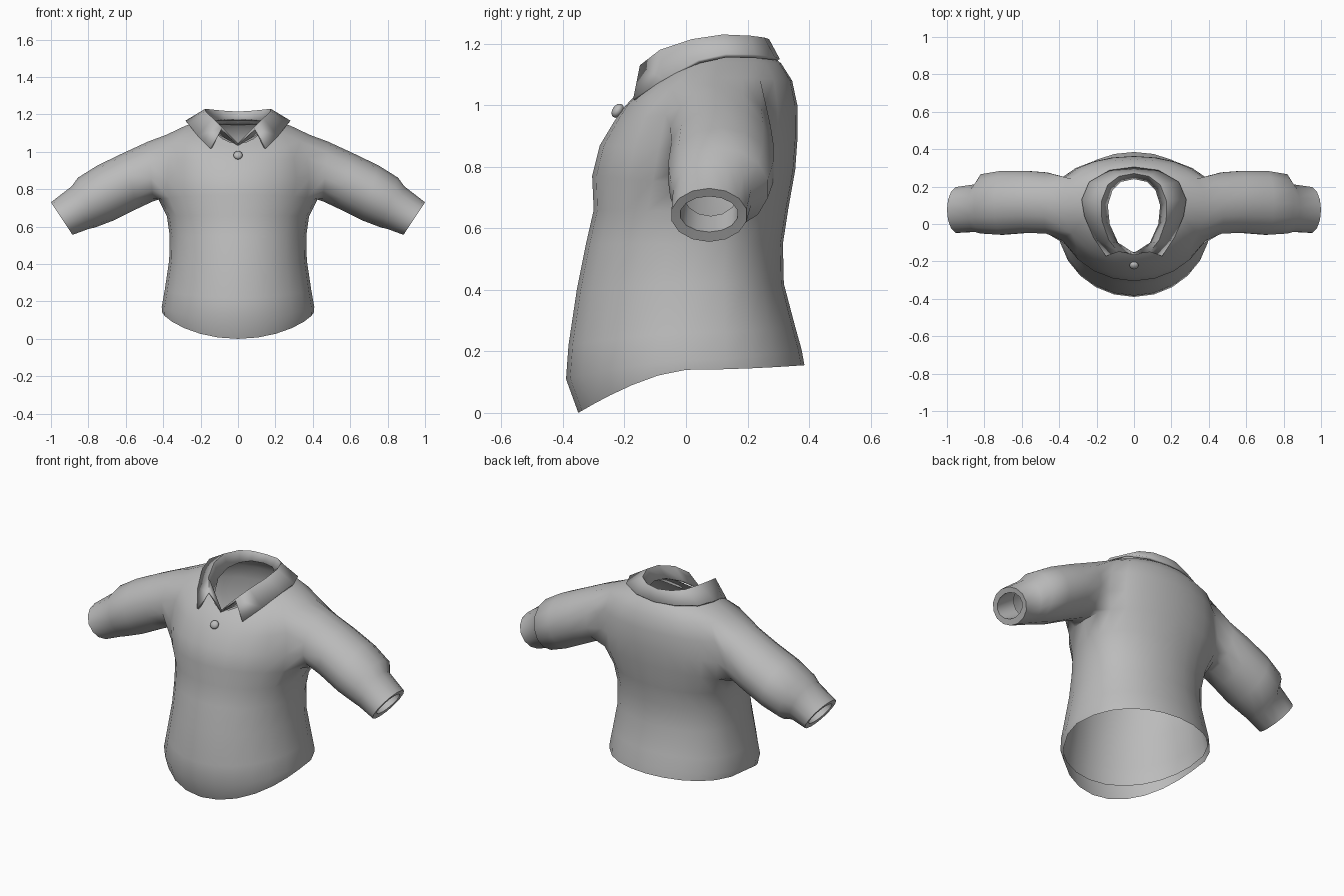
import bpy, bmesh, math
from mathutils import Vector

if "Cube" in bpy.data.objects:
    bpy.data.objects.remove(bpy.data.objects["Cube"])

cloth = bpy.data.materials.new("grey_cloth")
cloth.diffuse_color = (0.5, 0.5, 0.5, 1)
cloth.use_nodes = True
cloth.node_tree.nodes["Principled BSDF"].inputs["Base Color"].default_value = cloth.diffuse_color


def finish(name, bm, sharp=40, mirror=True, thickness=0):
    """Turn a bmesh into a smooth object with sharp creases, mirrored across x."""
    bmesh.ops.recalc_face_normals(bm, faces=bm.faces)
    for f in bm.faces:
        f.smooth = True
    for e in bm.edges:
        if len(e.link_faces) == 2:
            e.smooth = e.calc_face_angle() < math.radians(sharp)
    me = bpy.data.meshes.new(name)
    bm.to_mesh(me)
    bm.free()
    me.materials.append(cloth)
    ob = bpy.data.objects.new(name, me)
    bpy.context.collection.objects.link(ob)
    if mirror:
        ob.modifiers.new("mirror", 'MIRROR').use_clip = True
    if thickness:
        m = ob.modifiers.new("thickness", 'SOLIDIFY')
        m.thickness, m.offset = thickness, -1
    return ob


def skin(bm, a, b, closed=False):
    """Join two vertex rows with quads."""
    n = len(a)
    for i in range(n if closed else n - 1):
        k = (i + 1) % n
        bm.faces.new((a[i], a[k], b[k], b[i]))


# Body rows: half width, front y, side y, back y, front z, side z, back z
ROWS = [
    (.405, -.350, .00, .385, .000, .140, .155),
    (.408, -.390, .00, .376, .110, .170, .205),
    (.392, -.382, .01, .355, .220, .260, .280),
    (.368, -.355, .02, .318, .400, .420, .420),
    (.365, -.325, .03, .315, .550, .550, .550),
    (.380, -.300, .05, .332, .660, .655, .660),
    (.425, -.305, .09, .355, .770, .745, .790),
    (.440, -.280, .10, .363, .870, .850, .900),
    (.425, -.232, .10, .362, .950, .980, 1.00),
    (.385, -.200, .10, .345, .995, 1.09, 1.08),
    (.280, -.172, .10, .310, 1.025, 1.14, 1.135),
    (.165, -.150, .08, .265, 1.045, 1.175, 1.175),
]
COLS = 12


def body_point(row, j, inset=0):
    w, yf, ys, yb, zf, zs, zb = row
    t = math.pi * j / COLS
    c = math.cos(t)
    y = ys + (yf + inset - ys) * c if c > 0 else ys + (yb - inset - ys) * abs(c) ** .8
    z = zs + ((zf if c > 0 else zb) - zs) * abs(c) ** 1.5
    return Vector(((w - inset) * math.sin(t) if 0 < j < COLS else 0, y, z))


# Sleeve rings: top x, top z, bottom x, bottom z, front y, back y
SLEEVE = [
    (.480, 1.055, .455, .735, -.055, .280),
    (.610, .995, .540, .695, -.052, .288),
    (.750, .928, .660, .635, -.062, .288),
    (.855, .862, .765, .595, -.055, .270),
    (.890, .815, .798, .588, -.045, .215),
    (1.00, .730, .885, .556, -.050, .200),
    (.982, .704, .903, .588, -.020, .170),
    (.870, .790, .800, .640, -.010, .170),
]


def sleeve_ring(bm, ring, n=14):
    tx, tz, bx, bz, yf, yb = ring
    out = []
    for i in range(n):
        a = math.tau * i / n
        c = (1 + math.cos(a)) / 2
        out.append(bm.verts.new((bx + (tx - bx) * c,
                                 (yf + yb) / 2 + (yb - yf) / 2 * math.sin(a),
                                 bz + (tz - bz) * c)))
    return out


# Shirt body with an armhole in each side, sleeve grown from the armhole edge
bm = bmesh.new()
grid = [[bm.verts.new(body_point(r, j)) for j in range(COLS + 1)] for r in ROWS]
for i in range(len(ROWS) - 1):
    for j in range(COLS):
        if not (6 <= i < 9 and 4 <= j < 8):
            bm.faces.new((grid[i][j], grid[i][j + 1], grid[i + 1][j + 1], grid[i + 1][j]))
loop = [(9, 6), (9, 7), (9, 8), (8, 8), (7, 8), (6, 8), (6, 7),
        (6, 6), (6, 5), (6, 4), (7, 4), (8, 4), (9, 4), (9, 5)]
prev = [grid[i][j] for i, j in loop]
for ring in SLEEVE:
    cur = sleeve_ring(bm, ring)
    skin(bm, prev, cur, True)
    prev = cur
for i, j in ((7, 5), (7, 6), (7, 7), (8, 5), (8, 6), (8, 7)):
    bm.verts.remove(grid[i][j])
# Turned-in hem
inner = [bm.verts.new(body_point(ROWS[1], j, .012)) for j in range(COLS + 1)]
skin(bm, grid[0], inner)
finish("shirt_body", bm, 50)

# Folded collar: inner stand, fold line and outer edge, from front to back
STAND = [(0, -.155, 1.045), (.085, -.10, 1.095), (.13, .00, 1.14), (.14, .10, 1.16),
         (.115, .18, 1.17), (.07, .225, 1.175), (0, .24, 1.175)]
FOLD = [(.085, -.150, 1.13), (.135, -.085, 1.18), (.172, .02, 1.215), (.175, .12, 1.23),
        (.14, .21, 1.226), (.08, .255, 1.22), (0, .27, 1.215)]
EDGE = [(.150, -.172, 1.02), (.215, -.075, 1.085), (.265, .04, 1.147), (.28, .13, 1.167),
        (.24, .225, 1.165), (.13, .288, 1.157), (0, .305, 1.15)]
bm = bmesh.new()
rows = [[bm.verts.new(p) for p in row] for row in (STAND, FOLD, EDGE)]
skin(bm, rows[0], rows[1])
skin(bm, rows[1], rows[2])
finish("collar", bm, 40, thickness=.014)

# Front button, tilted to follow the chest
bm = bmesh.new()
bmesh.ops.create_uvsphere(bm, u_segments=12, v_segments=8, radius=.025)
button = finish("button", bm, mirror=False)
button.scale = (1, 1, .7)
button.location = (0, -.222, .982)
button.rotation_euler = (math.radians(55), 0, 0)
